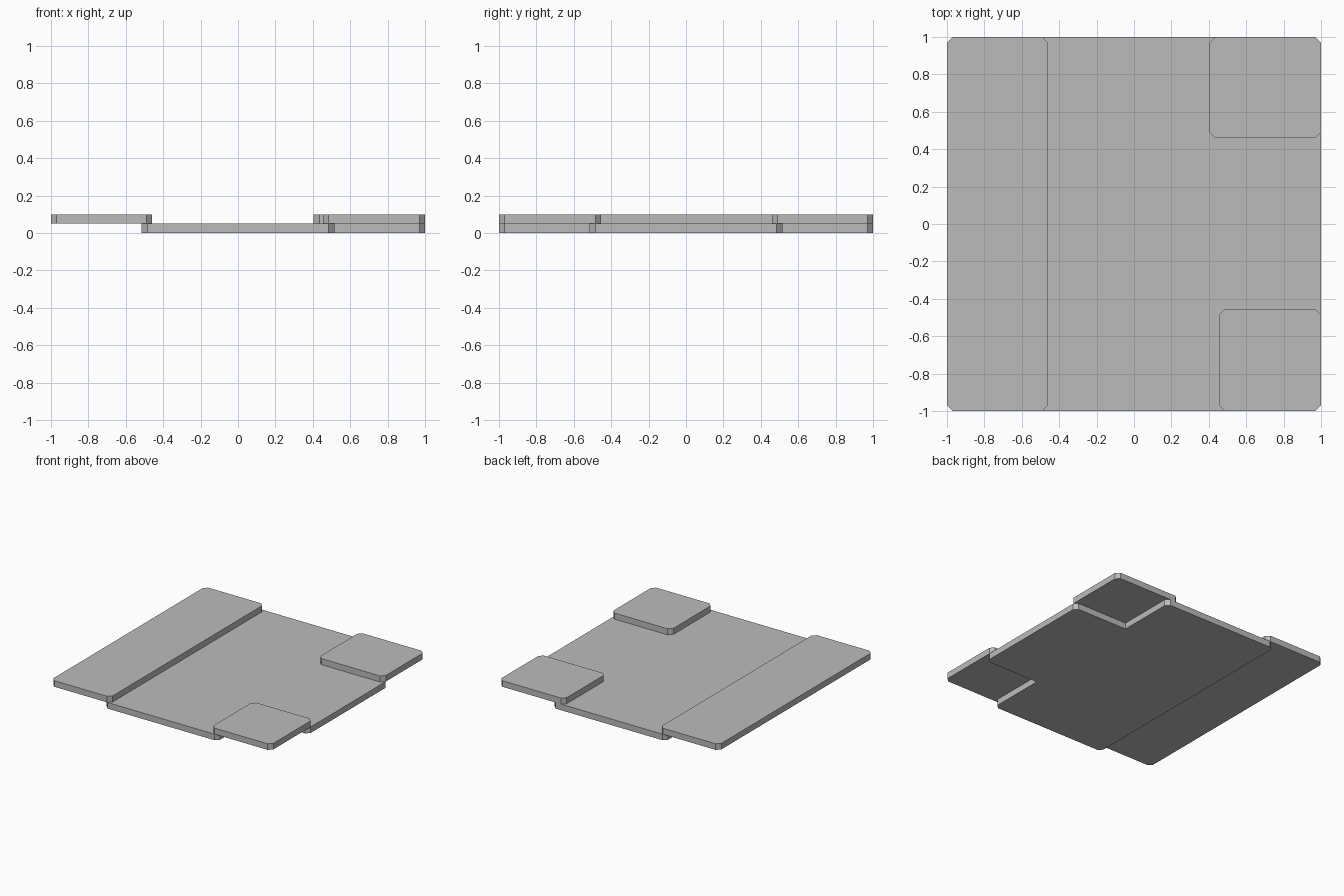
import bpy
import bmesh

cube = bpy.data.objects.get("Cube")
if cube:
    bpy.data.objects.remove(cube, do_unlink=True)

THICK = 0.05
CUT = 0.03

grey = bpy.data.materials.new("plain grey")
grey.use_nodes = True
colour = (0.5, 0.5, 0.5, 1)
grey.diffuse_color = colour
grey.node_tree.nodes["Principled BSDF"].inputs["Base Color"].default_value = colour


def plate(name, outline, z):
    """Extrude a counter-clockwise outline, clipping its outer corners."""
    points = []
    for i, (x, y) in enumerate(outline):
        px, py = outline[i - 1]
        nx, ny = outline[(i + 1) % len(outline)]
        if (x - px) * (ny - y) - (y - py) * (nx - x) < 0:
            points.append((x, y))  # inner corners stay square
            continue
        for qx, qy in ((px, py), (nx, ny)):
            t = CUT / (abs(qx - x) + abs(qy - y))
            points.append((x + (qx - x) * t, y + (qy - y) * t))
    bm = bmesh.new()
    base = bm.faces.new([bm.verts.new((x, y, z)) for x, y in points])
    top = bmesh.ops.extrude_face_region(bm, geom=[base], use_keep_orig=True)
    verts = [v for v in top["geom"] if isinstance(v, bmesh.types.BMVert)]
    bmesh.ops.translate(bm, vec=(0, 0, THICK), verts=verts)
    bmesh.ops.recalc_face_normals(bm, faces=bm.faces)
    mesh = bpy.data.meshes.new(name)
    bm.to_mesh(mesh)
    bm.free()
    mesh.materials.append(grey)
    bpy.context.collection.objects.link(bpy.data.objects.new(name, mesh))


def rectangle(x0, x1, y0, y1):
    return [(x0, y0), (x1, y0), (x1, y1), (x0, y1)]


# T-shaped lower plate
S = 0.515
plate("lower_plate", [(-S, -1), (S, -1), (S, -S), (1, -S),
                      (1, S), (S, S), (S, 1), (-S, 1)], 0)

# Upper plates: a long strip and two corner tiles
plate("side_strip", rectangle(-1, -0.46, -1, 1), THICK)
plate("back_corner_tile", rectangle(0.405, 1, 0.46, 1), THICK)
plate("front_corner_tile", rectangle(0.455, 1, -1, -0.455), THICK)
